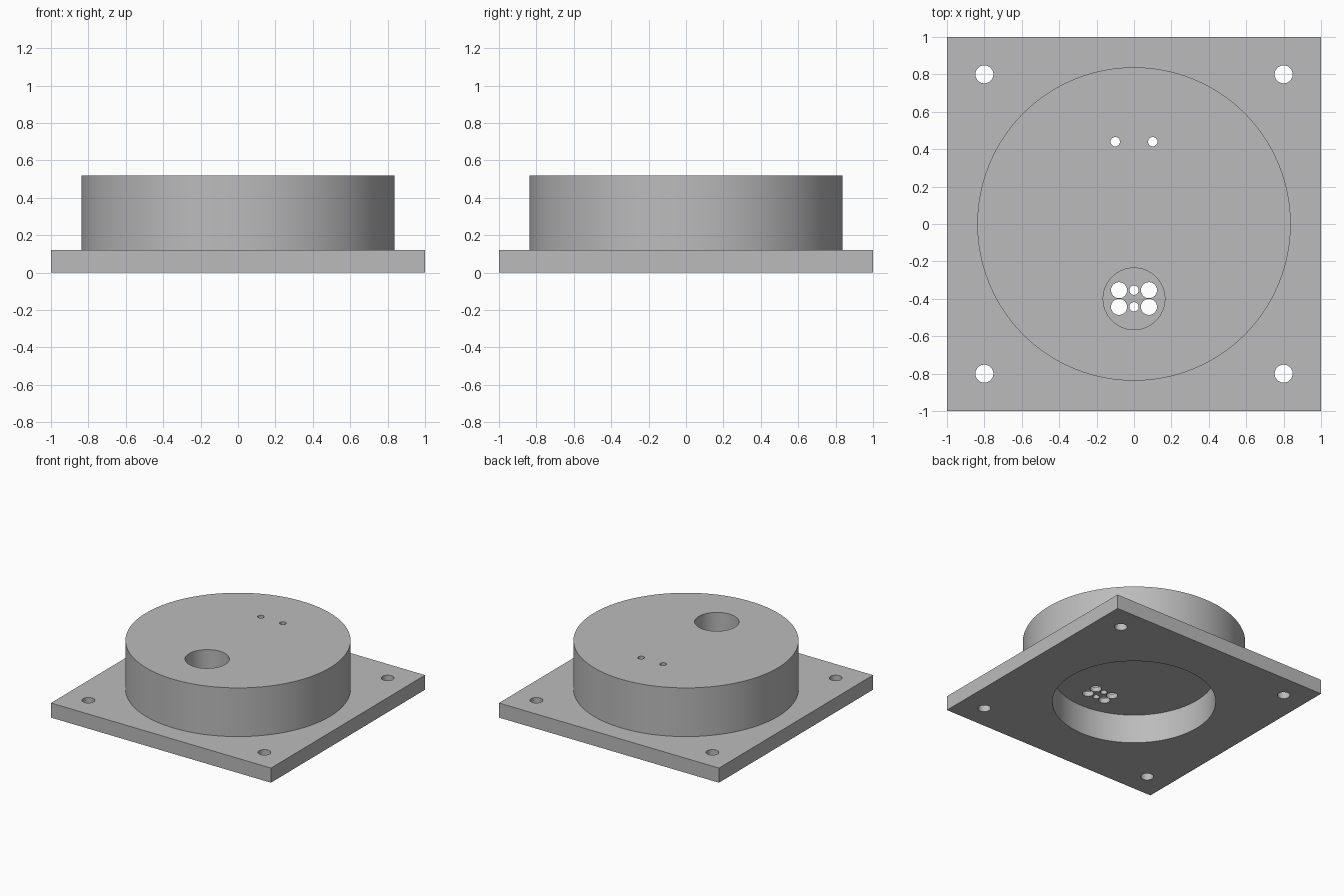
import bpy
from math import radians

cube = bpy.data.objects.get("Cube")
if cube:
    bpy.data.objects.remove(cube, do_unlink=True)

grey = bpy.data.materials.new("plain grey")
grey.use_nodes = True
COLOUR = (0.5, 0.5, 0.5, 1)
grey.diffuse_color = COLOUR
grey.node_tree.nodes["Principled BSDF"].inputs["Base Color"].default_value = COLOUR


def cylinder(name, x, y, r, z0, z1, sides=48):
    bpy.ops.mesh.primitive_cylinder_add(vertices=sides, radius=r, depth=z1 - z0,
                                        location=(x, y, (z0 + z1) / 2))
    obj = bpy.context.object
    obj.name = name
    obj.data.materials.append(grey)
    return obj


def combine(target, tool, operation):
    """Apply a boolean and discard the tool."""
    mod = target.modifiers.new(operation.title(), "BOOLEAN")
    mod.operation, mod.solver, mod.object = operation, "EXACT", tool
    bpy.context.view_layer.objects.active = target
    bpy.ops.object.modifier_apply(modifier=mod.name)
    bpy.data.objects.remove(tool, do_unlink=True)


def drill(target, x, y, r, z0, z1, sides=48):
    cutter = cylinder("cutter", x, y, r, z0, z1, sides)
    cutter.hide_render = True
    combine(target, cutter, "DIFFERENCE")


PLATE, TOP, CEILING = 0.12, 0.52, 0.24

# Square base plate
bpy.ops.mesh.primitive_cube_add(size=2, location=(0, 0, PLATE / 2))
body = bpy.context.object
body.name = "flanged_housing"
body.scale.z = PLATE / 2
bpy.ops.object.transform_apply(location=True, scale=True)
body.data.materials.append(grey)

# Round drum and the cavity beneath it
combine(body, cylinder("drum", 0, 0, 0.838, 0.05, TOP, 128), "UNION")
drill(body, 0, 0, 0.615, -0.1, CEILING, 128)

# Corner screw holes
for x in (-0.8, 0.8):
    for y in (-0.8, 0.8):
        drill(body, x, y, 0.048, -0.1, 0.3)

# Connector well, open at the top, with a thin floor
drill(body, 0, -0.4, 0.165, 0.28, 0.7, 64)

# Contact holes through the well floor
for y in (-0.354, -0.443):
    for x, r in ((-0.08, 0.043), (0, 0.025), (0.08, 0.043)):
        drill(body, x, y, r, 0.1, 0.4)

# Pair of small holes through the drum top
for x in (-0.1, 0.1):
    drill(body, x, 0.44, 0.025, 0.1, 0.7)

bpy.ops.object.select_all(action="DESELECT")
body.select_set(True)
bpy.context.view_layer.objects.active = body
bpy.ops.object.shade_smooth_by_angle(angle=radians(30))
